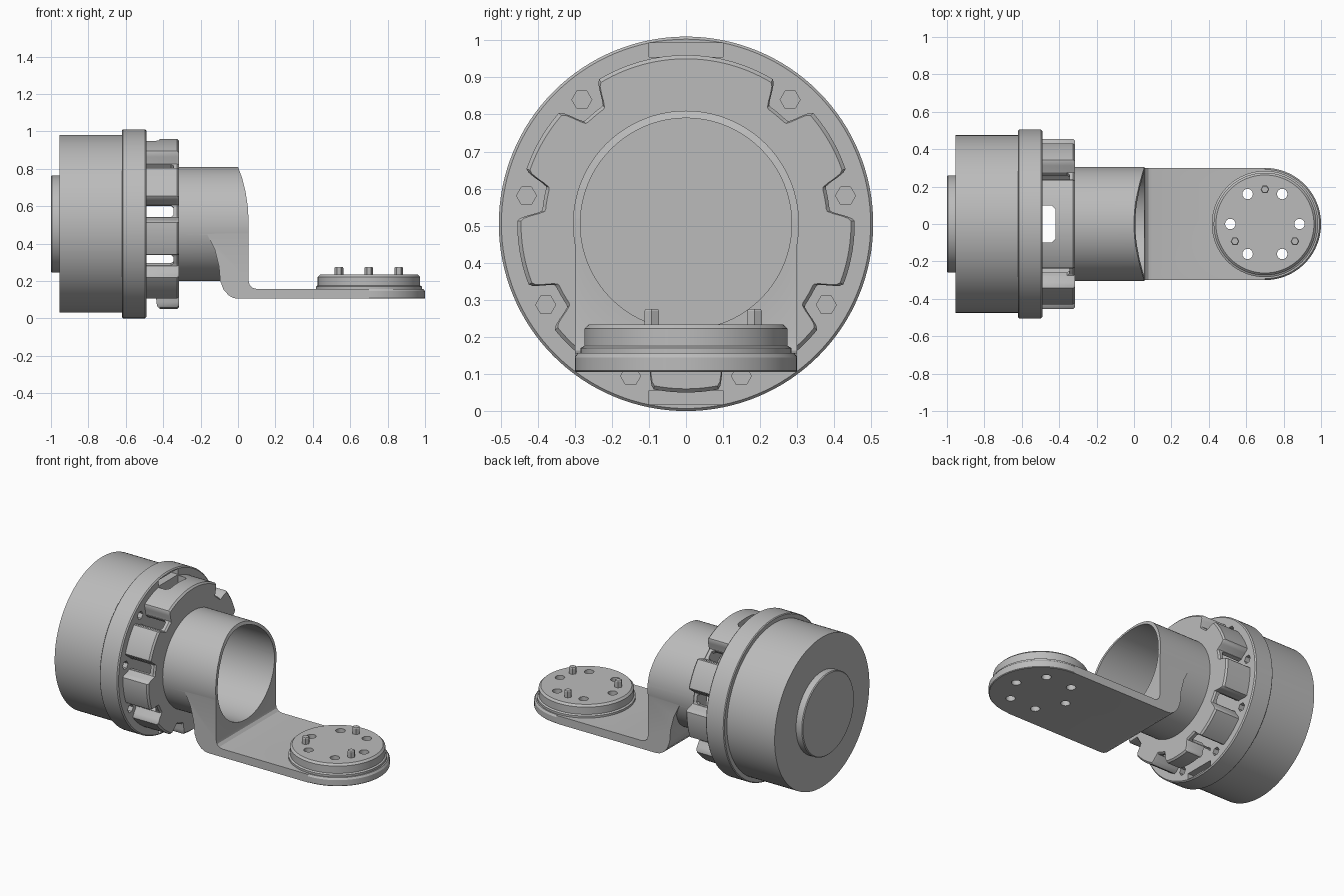
import bpy, bmesh
from math import sin, cos, pi, radians
from mathutils import Vector, Matrix

if "Cube" in bpy.data.objects:
    bpy.data.objects.remove(bpy.data.objects["Cube"])

AXIS_Z = 0.505          # height of the motor axis
PAD_X = 0.7             # centre of the round mounting pad
NOTCHES = [radians(10 + 40 * k) for k in range(9) if k != 2]   # top one is left out

grey = bpy.data.materials.new("machined_grey")
grey.use_nodes = True
grey.diffuse_color = (0.5, 0.5, 0.5, 1)
grey.node_tree.nodes["Principled BSDF"].inputs["Base Color"].default_value = (0.5, 0.5, 0.5, 1)


def loft(name, rings):
    """Closed solid through a list of equal point rings, with flat end caps."""
    bm = bmesh.new()
    loops = [[bm.verts.new(p) for p in ring] for ring in rings]
    n = len(loops[0])
    for a, b in zip(loops, loops[1:]):
        for i in range(n):
            j = (i + 1) % n
            bm.faces.new((a[i], a[j], b[j], b[i]))
    bm.faces.new(loops[0])
    bm.faces.new(loops[-1])
    bmesh.ops.recalc_face_normals(bm, faces=bm.faces)
    mesh = bpy.data.meshes.new(name)
    bm.to_mesh(mesh)
    bm.free()
    mesh.materials.append(grey)
    obj = bpy.data.objects.new(name, mesh)
    bpy.context.collection.objects.link(obj)
    return obj


def around_x(name, profile, n=128, radius=lambda a: 1.0):
    """Turned part on the motor axis; profile is (x, r)."""
    angles = [2 * pi * i / n for i in range(n)]
    return loft(name, [[(x, r * radius(a) * cos(a), AXIS_Z + r * radius(a) * sin(a))
                        for a in angles] for x, r in profile])


def around_z(name, x, y, profile, n=96):
    """Turned upright part; profile is (z, r)."""
    angles = [2 * pi * i / n for i in range(n)]
    return loft(name, [[(x + r * cos(a), y + r * sin(a), z) for a in angles] for z, r in profile])


def side_prism(name, outline, half_width):
    """Side outline (x, z) extruded across y."""
    return loft(name, [[(x, y, z) for x, z in outline] for y in (-half_width, half_width)])


def radial_box(name, x0, x1, r0, r1, half, angle, corner=0.0):
    """Box pointing outward from the motor axis, with clipped far corners."""
    outline = [(x0, -half), (x1 - corner, -half), (x1, corner - half),
               (x1, half - corner), (x1 - corner, half), (x0, half)]
    out = Vector((0, cos(angle), sin(angle)))
    side = Vector((0, -sin(angle), cos(angle)))
    centre = Vector((0, 0, AXIS_Z))
    return loft(name, [[centre + Vector((x, 0, 0)) + out * r + side * t for x, t in outline]
                       for r in (r0, r1)])


def combine(obj, other, operation="DIFFERENCE"):
    mod = obj.modifiers.new("shape", "BOOLEAN")
    mod.operation, mod.object, mod.solver = operation, other, "EXACT"
    bpy.context.view_layer.objects.active = obj
    bpy.ops.object.modifier_apply(modifier=mod.name)
    bpy.data.objects.remove(other)


# Motor body with rear boss and front flange
motor = around_x("motor_body", [
    (-1.0, 0.255), (-0.995, 0.26), (-0.955, 0.26), (-0.955, 0.475), (-0.62, 0.475),
    (-0.62, 0.5), (-0.615, 0.505), (-0.497, 0.505), (-0.49, 0.498)])
for side in (1, -1):
    combine(motor, radial_box("pocket", -0.6, -0.45, 0.45, 0.488, 0.1, side * pi / 2))
for a in NOTCHES:
    hole = around_x("screw_recess", [(-0.53, 0.027), (-0.45, 0.027)], 6)
    hole.data.transform(Matrix.Translation((0, 0.437 * cos(a), 0.437 * sin(a))))
    combine(motor, hole)


# Scalloped adapter ring
def scallop(a):
    d = min(abs((a - c + pi) % (2 * pi) - pi) for c in NOTCHES)
    t = min(max((radians(9) - d) / radians(4.5), 0), 1)
    return 1 - 0.145 * t * t * (3 - 2 * t)


ring = around_x("adapter_ring", [(-0.49, 0.455), (-0.325, 0.455), (-0.315, 0.445)], 360, scallop)
combine(ring, around_x("hollow", [(-0.55, 0.365), (-0.345, 0.365)]))
combine(ring, around_x("bore", [(-0.4, 0.285), (-0.2, 0.285)]))
for a in NOTCHES:
    combine(ring, radial_box("slot", -0.52, -0.345, 0.32, 0.55, 0.032, a, 0.012))
for side in (1, -1):
    combine(ring, radial_box("window", -0.52, -0.42, 0.3, 0.55, 0.1, side * pi / 2, 0.02))

# Tube with curved end, bent into a flat arm
bracket = around_x("tube_bracket", [(-0.316, 0.305), (0.057, 0.305)])
combine(bracket, side_prism("end_trim", [
    (-0.005, 0.85), (0.0, 0.81), (0.022, 0.75), (0.04, 0.68), (0.052, 0.6), (0.057, 0.52),
    (0.2, 0.52), (0.2, 0.85)], 0.4))
combine(bracket, side_prism("arm", [
    (-0.18, 0.505), (-0.17, 0.46), (-0.125, 0.37), (-0.102, 0.28), (-0.095, 0.2),
    (-0.078, 0.155), (-0.05, 0.123), (-0.025, 0.109), (0.0, 0.105), (PAD_X, 0.105),
    (PAD_X, 0.157), (0.1, 0.157), (0.077, 0.163), (0.062, 0.178), (0.057, 0.2),
    (0.057, 0.505)], 0.3), "UNION")
combine(bracket, around_z("arm_end", PAD_X, 0, [
    (0.105, 0.296), (0.109, 0.3), (0.145, 0.3), (0.157, 0.292)]), "UNION")
combine(bracket, around_x("bore", [(-0.4, 0.285), (0.3, 0.285)]))

# Round stepped pad
pad = around_z("mounting_pad", PAD_X, 0, [
    (0.156, 0.284), (0.17, 0.284), (0.176, 0.274), (0.222, 0.274), (0.234, 0.262)])

# Six through holes in pad and arm
for k in range(6):
    a = k * pi / 3
    for part in (pad, bracket):
        combine(part, around_z("hole", PAD_X + 0.185 * cos(a), 0.185 * sin(a),
                               [(0.05, 0.028), (0.3, 0.028)], 16))

# Three hexagonal pins
pins = [around_z("pin_%d" % (k + 1), PAD_X + 0.185 * cos(a), 0.185 * sin(a),
                 [(0.22, 0.023), (0.27, 0.023), (0.275, 0.019)], 6)
        for k, a in enumerate(radians(d) for d in (90, 210, 330))]

# Smooth shading with sharp edges kept
bpy.ops.object.select_all(action="DESELECT")
for obj in [motor, ring, bracket, pad] + pins:
    obj.select_set(True)
bpy.context.view_layer.objects.active = motor
bpy.ops.object.shade_smooth_by_angle(angle=radians(30))
